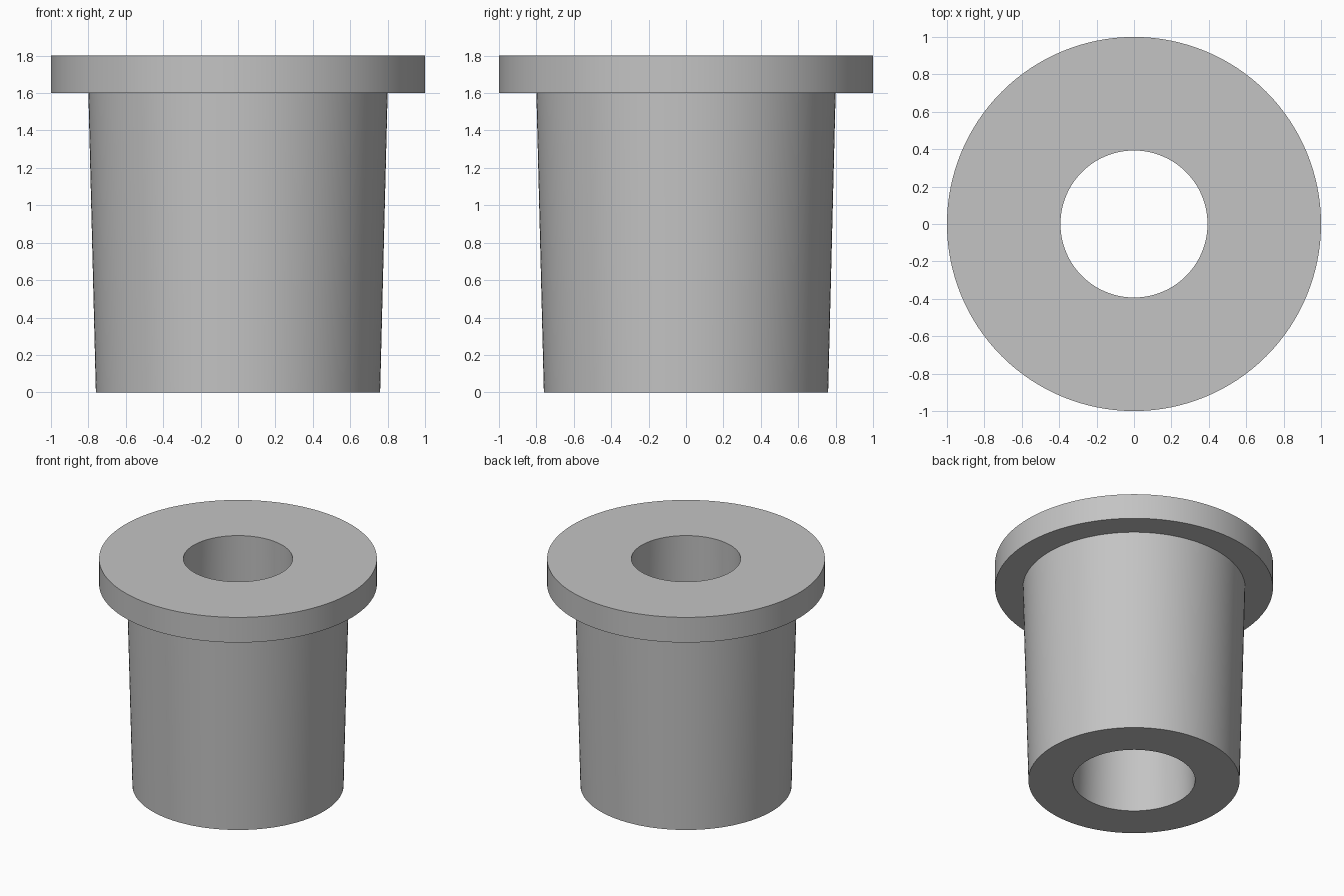
import bpy
import bmesh
from math import pi, radians

cube = bpy.data.objects.get("Cube")
if cube:
    bpy.data.objects.remove(cube, do_unlink=True)

SEGMENTS = 128

# Material
grey = bpy.data.materials.new("plain grey")
grey.use_nodes = True
colour = (0.55, 0.55, 0.55, 1)
grey.diffuse_color = colour
grey.node_tree.nodes["Principled BSDF"].inputs["Base Color"].default_value = colour


def lathe(name, profile):
    """Spin a closed (radius, height) profile around z."""
    bm = bmesh.new()
    verts = [bm.verts.new((r, 0, z)) for r, z in profile]
    edges = [bm.edges.new((v, verts[i - 1])) for i, v in enumerate(verts)]
    bmesh.ops.spin(bm, geom=verts + edges, cent=(0, 0, 0), axis=(0, 0, 1),
                   angle=2 * pi, steps=SEGMENTS, use_merge=True)
    bmesh.ops.remove_doubles(bm, verts=bm.verts, dist=0.0001)
    bmesh.ops.recalc_face_normals(bm, faces=bm.faces)
    mesh = bpy.data.meshes.new(name)
    bm.to_mesh(mesh)
    bm.free()
    mesh.materials.append(grey)
    obj = bpy.data.objects.new(name, mesh)
    bpy.context.collection.objects.link(obj)
    bpy.ops.object.select_all(action="DESELECT")
    obj.select_set(True)
    bpy.context.view_layer.objects.active = obj
    bpy.ops.object.shade_smooth_by_angle(angle=radians(30))
    return obj


# Tapered sleeve, top flange and tapered bore in one solid
lathe("flanged_bushing", [
    (0.44, 0), (0.76, 0),
    (0.8, 1.6), (1, 1.6),
    (1, 1.8), (0.393, 1.8),
])
